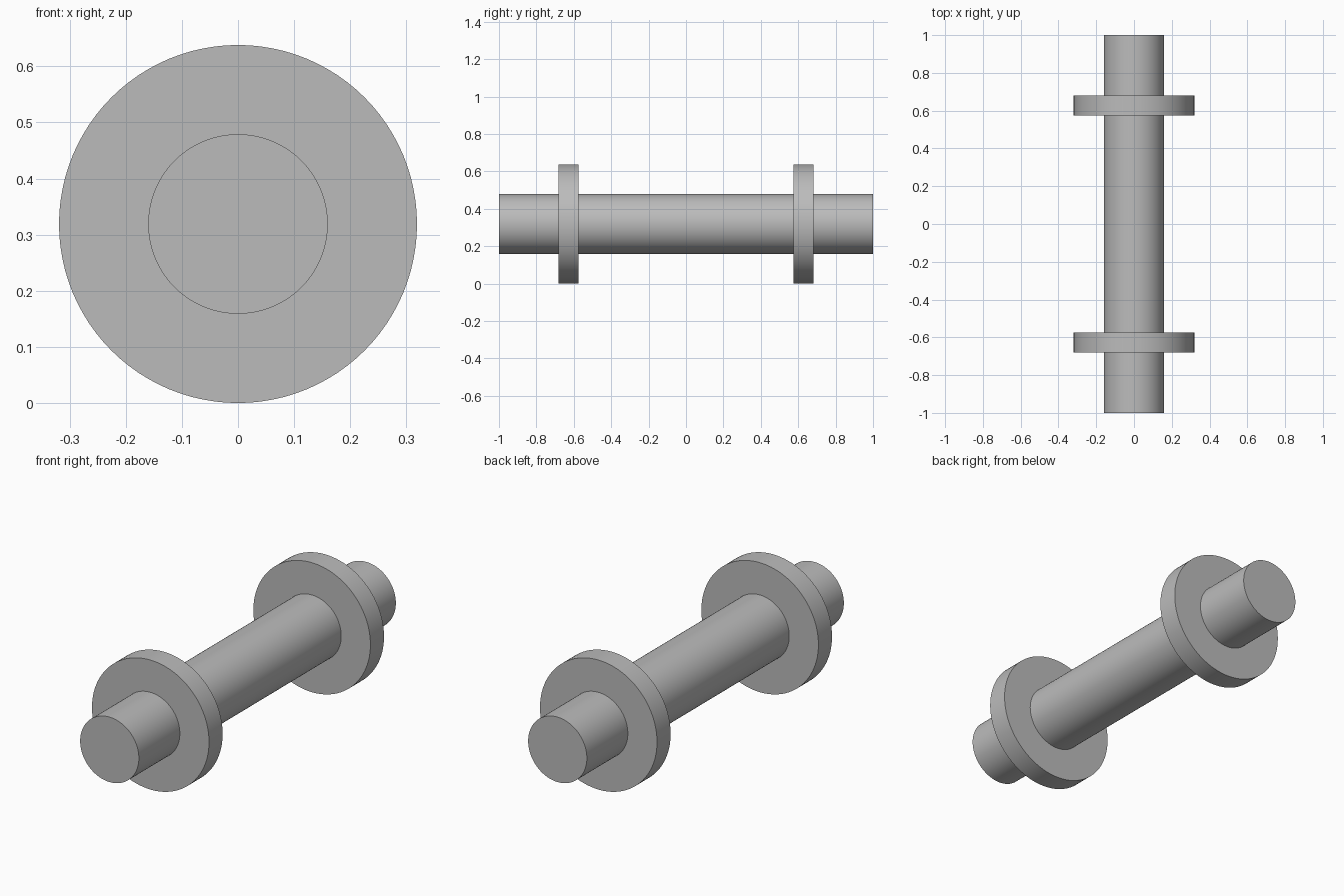
import bpy
import math

cube = bpy.data.objects.get("Cube")
if cube:
    bpy.data.objects.remove(cube, do_unlink=True)

AXIS_HEIGHT = 0.319
SHAFT_RADIUS = 0.16
COLLAR_RADIUS = 0.319

# Single plain grey
grey = bpy.data.materials.new("plain_grey")
grey.use_nodes = True
colour = (0.5, 0.5, 0.5, 1)
grey.diffuse_color = colour
grey.node_tree.nodes["Principled BSDF"].inputs["Base Color"].default_value = colour


def disc(name, radius, length, y):
    """Smooth cylinder lying along the y axis."""
    bpy.ops.mesh.primitive_cylinder_add(
        vertices=96, radius=radius, depth=length,
        location=(0, y, AXIS_HEIGHT), rotation=(math.pi / 2, 0, 0))
    part = bpy.context.object
    part.name = name
    part.data.materials.append(grey)
    bpy.ops.object.shade_smooth_by_angle(angle=math.radians(30))
    return part


# Long shaft with a collar near each end
disc("shaft", SHAFT_RADIUS, 2, 0)
for name, side in (("front_collar", -1), ("back_collar", 1)):
    disc(name, COLLAR_RADIUS, 0.106, side * 0.628)
